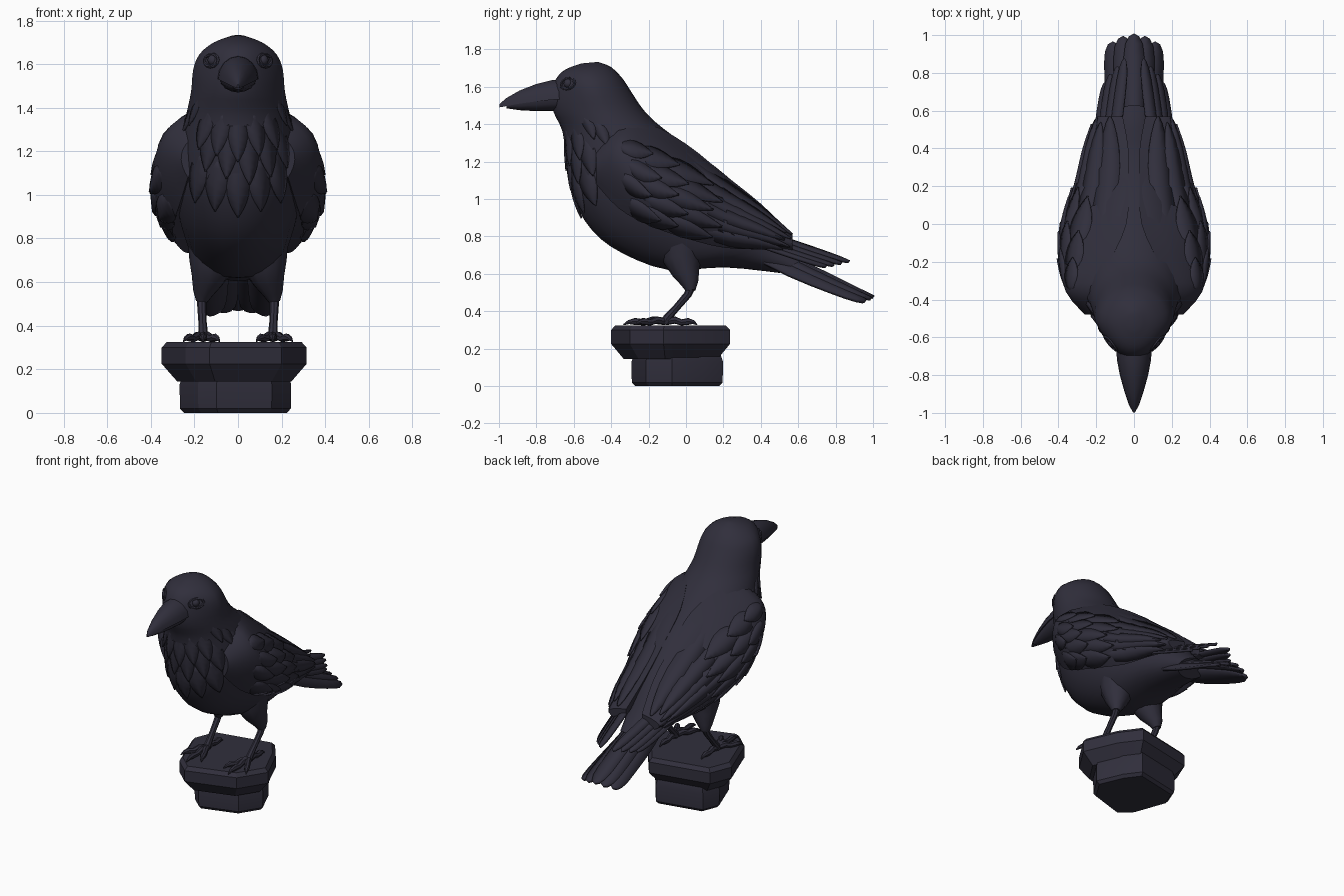
import bpy, bmesh, math
from mathutils import Vector

if "Cube" in bpy.data.objects:
    bpy.data.objects.remove(bpy.data.objects["Cube"], do_unlink=True)

mat = bpy.data.materials.new("charcoal_black")
mat.use_nodes = True
COLOR = (0.03, 0.028, 0.045, 1)
mat.diffuse_color = COLOR
mat.node_tree.nodes["Principled BSDF"].inputs["Base Color"].default_value = COLOR


def finish(name, bm, mirror=False, thick=0, angle=35):
    """Turn a bmesh into a shaded object, optionally mirrored or solidified."""
    bmesh.ops.recalc_face_normals(bm, faces=bm.faces)
    me = bpy.data.meshes.new(name)
    bm.to_mesh(me)
    bm.free()
    me.materials.append(mat)
    ob = bpy.data.objects.new(name, me)
    bpy.context.collection.objects.link(ob)
    bpy.ops.object.select_all(action="DESELECT")
    ob.select_set(True)
    bpy.context.view_layer.objects.active = ob
    bpy.ops.object.shade_smooth_by_angle(angle=math.radians(angle))
    if thick:
        mod = ob.modifiers.new("thickness", "SOLIDIFY")
        mod.thickness, mod.offset = thick, 0
    if mirror:
        ob.modifiers.new("mirror", "MIRROR")


def loft(bm, rings):
    """Skin closed rings and cap both ends."""
    rows = [[bm.verts.new(p) for p in r] for r in rings]
    n = len(rows[0])
    for a, b in zip(rows, rows[1:]):
        for i in range(n):
            bm.faces.new((a[i], a[(i + 1) % n], b[(i + 1) % n], b[i]))
    bm.faces.new(rows[0])
    bm.faces.new(rows[-1])


def tube(bm, path, radii, sides=8):
    pts = [Vector(p) for p in path]
    rings = []
    for i, p in enumerate(pts):
        t = (pts[min(i + 1, len(pts) - 1)] - pts[max(i - 1, 0)]).normalized()
        a = (Vector((1, 0, 0)) - t * t.x).normalized()
        b = t.cross(a)
        rings.append([p + radii[i] * (a * math.cos(k * math.tau / sides) + b * math.sin(k * math.tau / sides))
                      for k in range(sides)])
    loft(bm, rings)


def spline(keys, u):
    """Smooth interpolation through a list of number tuples."""
    last = len(keys) - 1
    u = min(max(u, 0), last)
    i = min(int(u), last - 1)
    t = u - i
    quad = zip(keys[max(i - 1, 0)], keys[i], keys[i + 1], keys[min(i + 2, last)])
    return [b + 0.5 * t * (c - a + t * (2 * a - 5 * b + 4 * c - d + t * (3 * (b - c) + d - a)))
            for a, b, c, d in quad]


def feather(bm, surf, u, v, length, hw, drift=0, lift=0.018, power=3, base=-0.01, blunt=1):
    """Lay a ridged leaf on a surface, rising towards its tip."""
    rows = []
    for k in range(9):
        t = math.sin(k * math.pi / 16)
        w = hw * max(0.04, min(1, 0.55 + t) * (1 - t ** power) ** blunt)
        row = []
        for s in (-1, 0, 1):
            pu, pv = u + length * t, v + drift * t + s * w
            p = surf(pu, pv)
            n = (surf(pu + .02, pv) - surf(pu - .02, pv)).cross(surf(pu, pv + .02) - surf(pu, pv - .02))
            n.normalize()
            if n.dot(p - Vector((0, -0.15, 0.9))) < 0:
                n = -n
            row.append(bm.verts.new(p + n * (base + lift * t + 0.003 * (s == 0))))
        rows.append(row)
    for a, b in zip(rows, rows[1:]):
        for i in range(2):
            bm.faces.new((a[i], a[i + 1], b[i + 1], b[i]))


# Head and body: (front y, z, back y, z, half width) from crown to rump
BODY = [(-.56, 1.725, -.47, 1.733, .03), (-.64, 1.695, -.40, 1.705, .11),
        (-.69, 1.65, -.34, 1.645, .175), (-.72, 1.57, -.30, 1.585, .205),
        (-.71, 1.47, -.23, 1.48, .215), (-.66, 1.36, -.15, 1.40, .235),
        (-.64, 1.2, -.01, 1.295, .265), (-.60, 1.0, .16, 1.17, .29),
        (-.50, .83, .3, 1.05, .28), (-.34, .71, .4, .95, .25),
        (-.09, .62, .47, .86, .21), (.2, .635, .54, .77, .15), (.5, .605, .63, .68, .10)]


def body_surf(s, a):
    fy, fz, by, bz, w = spline(BODY, s)
    c = math.cos(a)
    taper = 1 - 0.35 * max(c, 0) * max(0, 1 - abs(s - 3) / 3)
    return Vector((w * math.sin(a) * taper, (fy + by) / 2 + c * (fy - by) / 2, (fz + bz) / 2 + c * (fz - bz) / 2))


bm = bmesh.new()
loft(bm, [[body_surf(k / 3, i * math.tau / 24) for i in range(24)] for k in range(37)])
finish("body", bm)

# Breast and neck feathers
bm = bmesh.new()
for row, start in enumerate((5.0, 5.5, 6.3)):
    for i in range(-2, 3):
        a = (i + 0.5 * (row == 1)) * 0.36
        feather(bm, body_surf, start - 0.12 * abs(i), a, 1.25, 0.21, lift=0.015)
for side in (-1, 1):
    for k in range(3):
        feather(bm, body_surf, 4.3 + 0.3 * k, side * (1.15 + 0.2 * k), 1.1, 0.15, lift=0.015)
finish("breast_feathers", bm, thick=0.008)

# Beak: (y, top z, mouth z, bottom z, half width)
BEAK = [(-.64, 1.64, 1.535, 1.475, .096), (-.72, 1.635, 1.53, 1.47, .09), (-.8, 1.615, 1.522, 1.47, .075),
        (-.89, 1.58, 1.51, 1.475, .05), (-.96, 1.54, 1.497, 1.485, .026), (-.998, 1.507, 1.49, 1.488, .005)]
for name, upper in (("upper_beak", True), ("lower_beak", False)):
    bm = bmesh.new()
    rings = []
    for y, top, mouth, low, w in BEAK:
        edge, size = (top, w) if upper else (low, w * 0.9)
        arch = [Vector((size * math.cos(k * math.pi / 8), y, mouth + (edge - mouth) * math.sin(k * math.pi / 8)))
                for k in range(9)]
        rings.append(arch)
    loft(bm, rings if upper else rings[:-1])
    finish(name, bm)

# Eyes with lids hugging the head
bm = bmesh.new()
bmesh.ops.create_uvsphere(bm, u_segments=12, v_segments=8, radius=0.026)
bmesh.ops.translate(bm, verts=bm.verts, vec=body_surf(2.45, 0.9) + Vector((-.01, .006, 0)))
finish("eye", bm, mirror=True)
bm = bmesh.new()
lid = [body_surf(2.45 + 0.38 * math.sin(a), 0.9 + 0.24 * math.cos(a)) for a in [k * math.pi / 6 for k in range(13)]]
tube(bm, lid, [0.008] * 13, 6)
finish("eyelid", bm, mirror=True)

# Wings: (y, upper x, z, outer x, z, lower x, z) from shoulder to tip
WING = [(-.48, .21, 1.26, .26, 1.18, .23, 1.08), (-.36, .23, 1.37, .36, 1.21, .27, .95),
        (-.2, .13, 1.40, .385, 1.13, .30, .86), (0, .04, 1.295, .365, 1.05, .29, .79),
        (.2, .03, 1.135, .30, .95, .25, .74), (.4, .03, .975, .25, .86, .20, .73),
        (.57, .06, .81, .19, .77, .14, .72)]


def wing_surf(u, t):
    y, ux, uz, ox, oz, lx, lz = spline(WING, u)
    a, b, c = (1 - t) * (1 - 2 * t), 4 * t * (1 - t), t * (2 * t - 1)
    return Vector((a * ux + b * ox + c * lx, y, a * uz + b * oz + c * lz))


bm = bmesh.new()
rings = []
for k in range(19):
    ring = [wing_surf(k / 3, i / 10) for i in range(11)]
    core = (ring[0] + ring[-1]) / 2
    rings.append(ring + [Vector((core.x * 0.6, core.y, core.z))])
loft(bm, rings)
finish("wing", bm, mirror=True)

# Wing coverts in rows, then long secondaries
bm = bmesh.new()
for start, count, length in ((1.0, 4, 1.1), (1.6, 5, 1.2), (2.3, 5, 1.4)):
    for i in range(count):
        v = 0.32 + 0.6 * i / (count - 1)
        feather(bm, wing_surf, start + 0.25 * (i % 2), v, length, 0.11, -0.03)
for i in range(6):
    feather(bm, wing_surf, 2.8 + 0.1 * i, 0.15 + 0.145 * i, 3.1 - 0.12 * i - 0.2 * (i % 2), 0.1,
            0.02, power=6, blunt=0.6)
finish("wing_feathers", bm, mirror=True, thick=0.01)


# Primary flight feathers reaching over the tail
def primary_surf(u, v):
    x = 0.17 - 0.08 * u + 0.07 * v
    return Vector((x, 0.25 + 0.62 * u, 0.9 - 0.245 * u - 0.4 * (x - 0.06)))


bm = bmesh.new()
for i, v in enumerate((-0.6, -0.1, 0.4, 0.75)):
    feather(bm, primary_surf, 0, v, 1 - 0.06 * i, 0.4, lift=0.004, power=8, base=-0.01 * i, blunt=0.5)
finish("primary_feathers", bm, mirror=True, thick=0.016)


# Arched tail fan
def tail_surf(u, v):
    return Vector((v * (0.14 + 0.035 * u), 0.3 + 0.7 * u, 0.82 - 0.35 * u - v * v * (0.13 - 0.09 * u)))


bm = bmesh.new()
for i in range(-2, 3):
    feather(bm, tail_surf, 0, 0.33 * i, 1 - 0.012 * i * i, 0.33, lift=0.004, power=12,
            base=-0.01 * abs(i), blunt=0.5)
finish("tail", bm, thick=0.018)

# Legs and feet
bm = bmesh.new()
tube(bm, [(.11, -.02, .76), (.12, -.02, .68), (.14, 0, .61), (.16, .02, .55), (.167, .025, .51)],
     [.12, .105, .075, .047, .026], 12)
finish("thigh", bm, mirror=True)
bm = bmesh.new()
tube(bm, [(.165, .03, .54), (.166, .01, .49), (.163, -.05, .42), (.16, -.1, .365), (.16, -.115, .34)],
     [.026, .021, .019, .022, .026])
for tx, ty in ((.085, -.28), (.16, -.335), (.25, -.27), (.16, .06)):
    hub, tip = Vector((.16, -.11, .345)), Vector((tx, ty, .332))
    steps = ((0, 0), (.3, .012), (.5, .002), (.72, .01), (.88, .008), (1, -.004))
    path = [hub.lerp(tip, t) + Vector((0, 0, h)) for t, h in steps]
    tube(bm, path, [.02, .02, .017, .019, .011, .003], 7)
finish("leg_and_foot", bm, mirror=True)

# Rough stone plinth: a skewed block with chipped corners
OUTLINE = [(.33, -.04), (.235, .18), (.135, .315), (-.275, .23),
           (-.335, .08), (-.225, -.22), (-.115, -.32), (.215, -.22)]


def slab(name, cx, cy, levels):
    bm = bmesh.new()
    loft(bm, [[(cx + x * r, cy + y * r, z) for x, y in OUTLINE] for z, r in levels])
    finish(name, bm, angle=20)


slab("plinth_base", -.01, -.045, [(0, .71), (.02, .765), (.13, .77), (.17, .73)])
slab("plinth_top", -.015, -.08, [(.145, .79), (.225, 1), (.3, 1), (.325, .93)])
